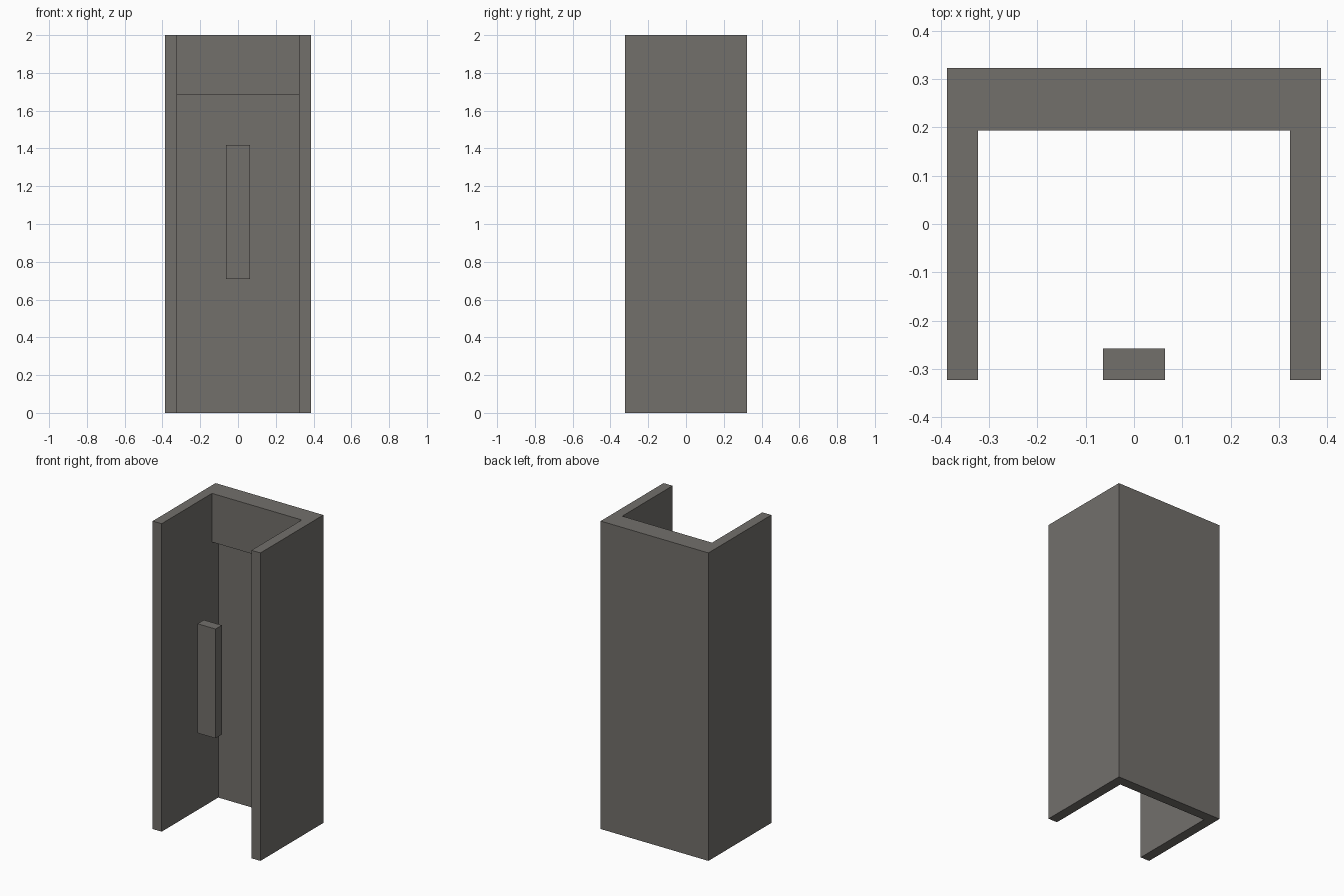
import bpy

if "Cube" in bpy.data.objects:
    bpy.data.objects.remove(bpy.data.objects["Cube"])

U = 2 / 31  # the model sits on a regular grid, 31 steps tall

stone = bpy.data.materials.new("warm_grey")
stone.diffuse_color = (0.17, 0.16, 0.148, 1)
stone.use_nodes = True
stone.node_tree.nodes["Principled BSDF"].inputs["Base Color"].default_value = stone.diffuse_color


def box(name, x, y, z):
    """Box from (min, max) ranges in grid steps."""
    bpy.ops.mesh.primitive_cube_add(
        size=1, location=[(a + b) / 2 * U for a, b in (x, y, z)])
    ob = bpy.context.object
    ob.name = name
    ob.scale = [(b - a) * U for a, b in (x, y, z)]
    bpy.ops.object.transform_apply(location=False, rotation=False, scale=True)
    ob.data.materials.append(stone)
    return ob


# Side walls
box("left_wall", (-6, -5), (-5, 5), (0, 31))
box("right_wall", (5, 6), (-5, 5), (0, 31))

# Back panel with the thicker block at the top, as one stepped profile
profile = [(5, 0), (4, 0), (4, 26.1), (3, 26.1), (3, 31), (5, 31)]
n = len(profile)
verts = [(x * U, y * U, z * U) for x in (-5, 5) for y, z in profile]
faces = [tuple(range(n))[::-1], tuple(range(n, 2 * n))]
faces += [(i, (i + 1) % n, n + (i + 1) % n, n + i) for i in range(n)]
mesh = bpy.data.meshes.new("back_panel")
mesh.from_pydata(verts, [], faces)
mesh.materials.append(stone)
back = bpy.data.objects.new("back_panel", mesh)
bpy.context.collection.objects.link(back)

# Make the profile's normals point outwards
bpy.ops.object.select_all(action='DESELECT')
back.select_set(True)
bpy.context.view_layer.objects.active = back
bpy.ops.object.mode_set(mode='EDIT')
bpy.ops.mesh.select_all(action='SELECT')
bpy.ops.mesh.normals_make_consistent(inside=False)
bpy.ops.object.mode_set(mode='OBJECT')

# Separate upright bar at the front
box("front_bar", (-1, 1), (-5, -4), (11, 22))
